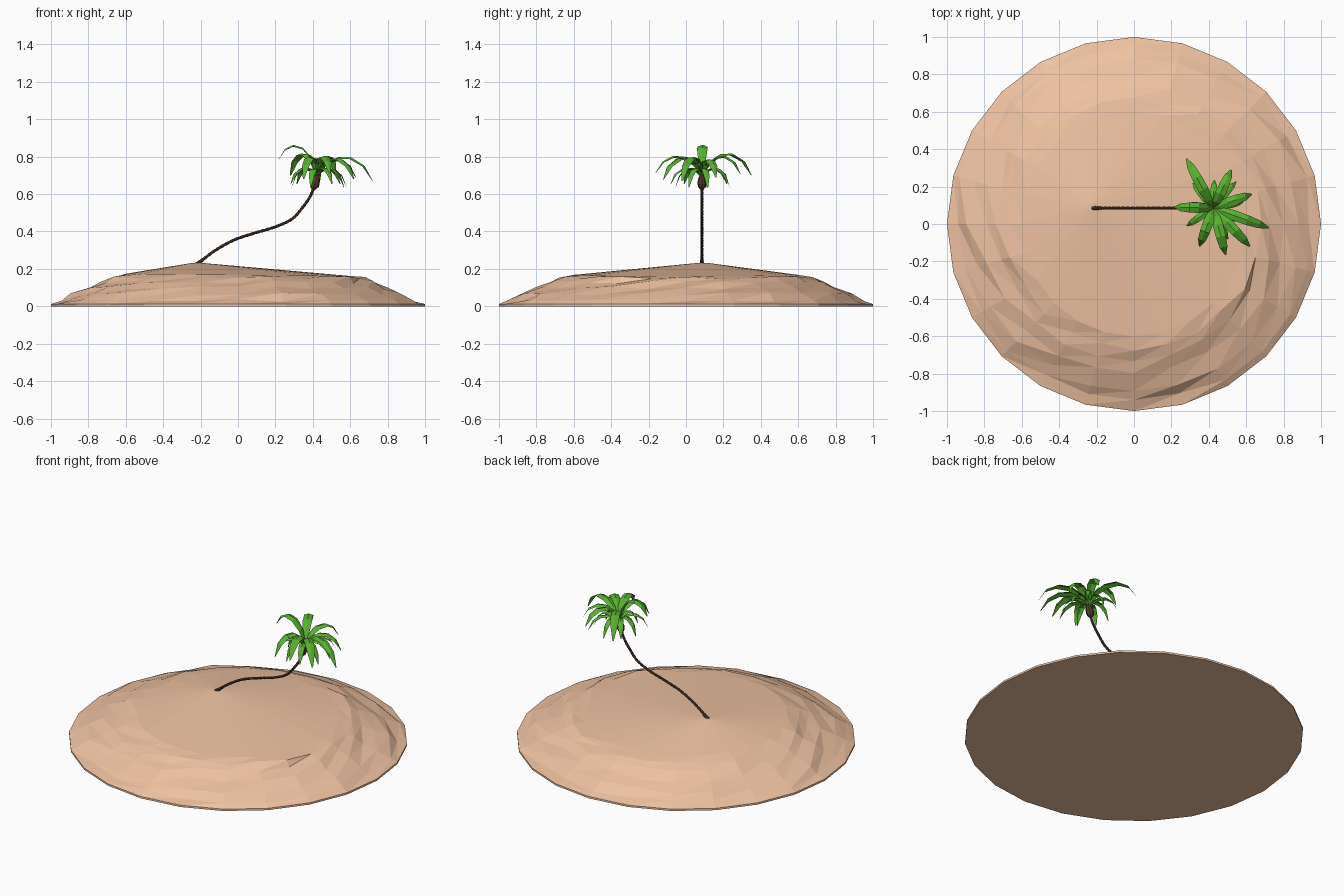
import bpy, math, random
from mathutils import Vector

if "Cube" in bpy.data.objects:
    bpy.data.objects.remove(bpy.data.objects["Cube"])

random.seed(4)


def make(name, verts, faces, color):
    me = bpy.data.meshes.new(name)
    me.from_pydata([tuple(v) for v in verts], [], faces)
    me.update()
    mat = bpy.data.materials.new(name + "_material")
    mat.diffuse_color = (*color, 1)
    mat.use_nodes = True
    mat.node_tree.nodes["Principled BSDF"].inputs["Base Color"].default_value = mat.diffuse_color
    me.materials.append(mat)
    ob = bpy.data.objects.new(name, me)
    bpy.context.collection.objects.link(ob)
    return ob


def loft(rings, n):
    faces = [tuple(reversed(range(n)))]
    for r in range(rings - 1):
        for i in range(n):
            a, b = r * n + i, r * n + (i + 1) % n
            faces += [(a, b, b + n), (a, b + n, a + n)]
    faces.append(tuple((rings - 1) * n + i for i in range(n)))
    return faces


# Sand island: jittered shoulder rings rising to an off-centre peak
N = 24
profile = [(1.0, 0.0, 0), (1.0, 0.012, 0), (0.95, 0.032, 1), (0.88, 0.066, 1),
           (0.80, 0.100, 1), (0.73, 0.130, 1), (0.67, 0.152, 1), (0.60, 0.168, 0)]
verts = []
for r, z, j in profile:
    for i in range(N):
        a = 2 * math.pi * i / N
        k = r + j * random.uniform(-0.018, 0.018)
        h = z + j * random.uniform(-0.008, 0.008)
        if r == 0.60:
            h -= 0.006 * math.cos(a)
        verts.append((k * math.cos(a), k * math.sin(a), h))
for i in range(N):
    a = 2 * math.pi * i / N
    verts.append((-0.22 + 0.025 * math.cos(a), 0.09 + 0.025 * math.sin(a), 0.232))
make("sand_island", verts, loft(len(profile) + 1, N), (0.86, 0.54, 0.36))

# Trunk: curved path in the x-z plane, with stepped bark segments
path = [Vector((x, 0.085, z)) for x, z in
        [(-0.23, 0.215), (-0.20, 0.24), (-0.12, 0.30), (-0.02, 0.355), (0.09, 0.392),
         (0.20, 0.425), (0.29, 0.468), (0.35, 0.535), (0.39, 0.595), (0.412, 0.66)]]


def spline(pts, t):
    i = min(int(t), len(pts) - 2)
    f = t - i
    p0, p1, p2, p3 = pts[max(i - 1, 0)], pts[i], pts[i + 1], pts[min(i + 2, len(pts) - 1)]
    return 0.5 * (2 * p1 + (p2 - p0) * f + (2 * p0 - 5 * p1 + 4 * p2 - p3) * f * f
                  + (3 * p1 - p0 - 3 * p2 + p3) * f ** 3)


def tube(name, centers, radii, n, color):
    verts = []
    for k, (c, r) in enumerate(zip(centers, radii)):
        d = (centers[min(k + 1, len(centers) - 1)] - centers[max(k - 1, 0)]).normalized()
        side = Vector((0, 1, 0))
        up = d.cross(side)
        for i in range(n):
            a = 2 * math.pi * i / n
            verts.append(c + (up * math.cos(a) + side * -math.sin(a)) * -r)
    return make(name, verts, loft(len(centers), n), color)


BARK = (0.09, 0.05, 0.03)
STEPS = 72
pts = [spline(path, (len(path) - 1) * k / STEPS) for k in range(STEPS + 1)]
radii = [(0.0085 if k % 2 else 0.0068) + 0.007 * max(0, 1 - k / 12) for k in range(STEPS + 1)]
tube("trunk", pts, radii, 8, BARK)

# Swollen bud that the fronds grow from
tube("trunk_crown", [Vector((0.403 + 0.3 * (z - 0.63), 0.085, z)) for z in (0.625, 0.64, 0.66, 0.685, 0.71)],
     [0.01, 0.021, 0.024, 0.019, 0.008], 8, BARK)


# Fronds: arched strips with a raised midrib
def frond(name, tip, peak, width, root):
    tip, root = Vector(tip), Vector(root)
    out = tip - root
    out.z = 0
    p1 = root + out * 0.18
    p1.z = peak
    p2 = root + out * 0.80
    p2.z = peak + 0.02
    side = Vector((-out.y, out.x, 0)).normalized()
    verts, faces = [], []
    shape = [0.25, 0.75, 1.0, 0.95, 0.75, 0.12]
    for k, w in enumerate(shape):
        t = k / (len(shape) - 1)
        s = 1 - t
        c = root * s ** 3 + p1 * 3 * s * s * t + p2 * 3 * s * t * t + tip * t ** 3
        drop = Vector((0, 0, -0.35 * width * w))
        verts += [c + side * width * w + drop, c, c - side * width * w + drop]
        if k:
            b = 3 * k
            faces += [(b - 3, b, b + 1, b - 2), (b - 2, b + 1, b + 2, b - 1)]
    make(name, verts, faces, (0.10, 0.44, 0.03))


# Long upper fronds: tip position and arch height
upper = [((0.215, 0.09, 0.78), 0.89), ((0.28, 0.35, 0.70), 0.85), ((0.52, 0.29, 0.71), 0.83),
         ((0.63, 0.16, 0.69), 0.81), ((0.72, -0.02, 0.67), 0.83), ((0.62, -0.12, 0.68), 0.82),
         ((0.49, -0.165, 0.71), 0.83), ((0.35, -0.12, 0.68), 0.83)]
for i, (tip, peak) in enumerate(upper):
    frond(f"upper_frond_{i + 1}", tip, peak, 0.028, (0.425, 0.085, 0.70))

# Short drooping lower fronds
for i in range(9):
    a = 2 * math.pi * (i + 0.3) / 9
    r = 0.15 + 0.03 * (i % 2)
    frond(f"lower_frond_{i + 1}", (0.435 + r * math.cos(a), 0.085 + r * math.sin(a), 0.635 + 0.02 * (i % 2)),
          0.755, 0.02, (0.42, 0.085, 0.69))
